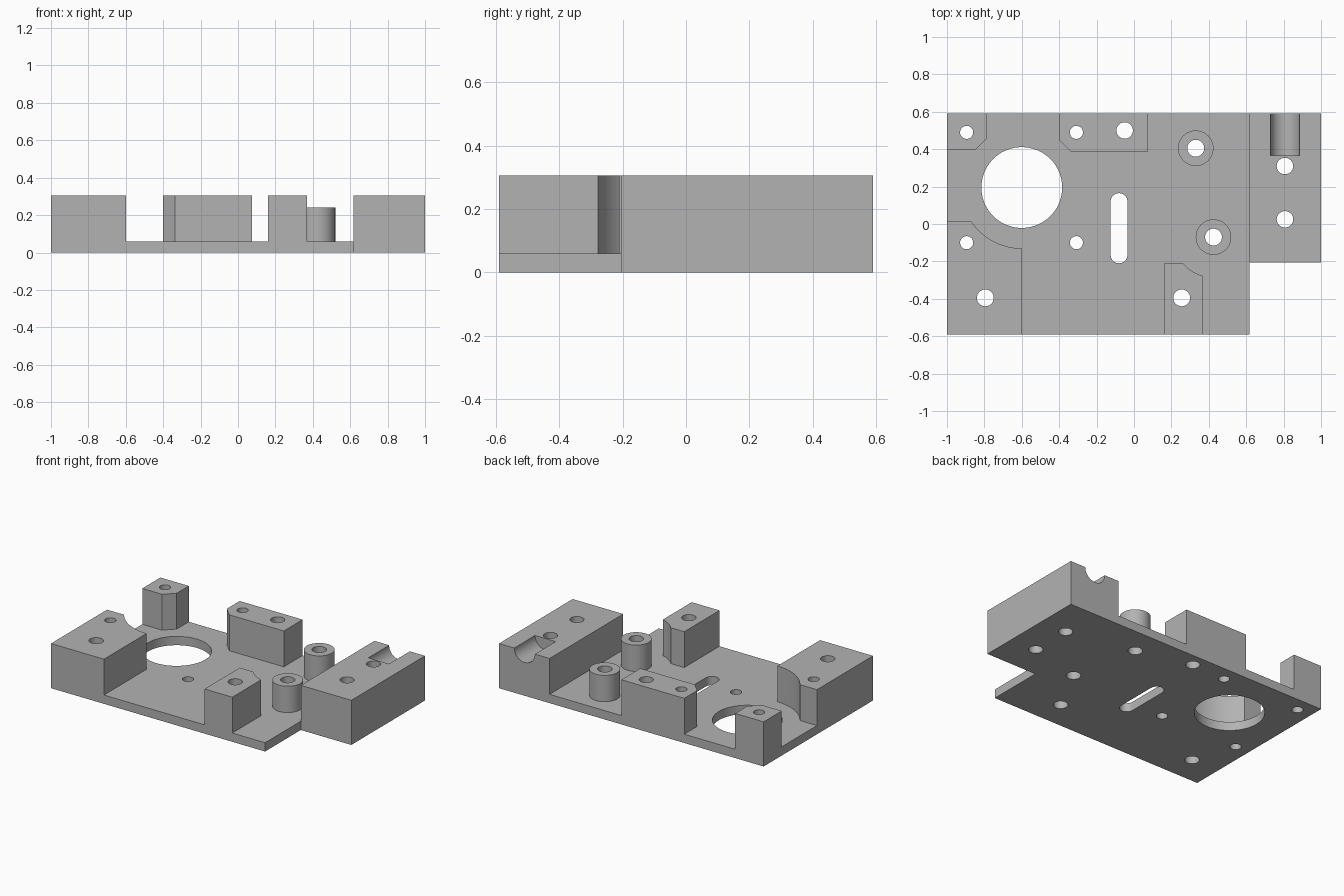
import bpy, bmesh, math

if "Cube" in bpy.data.objects:
    bpy.data.objects.remove(bpy.data.objects["Cube"])

FLOOR, TOP, BOSS_TOP = 0.06, 0.305, 0.24

grey = bpy.data.materials.new("machined_grey")
grey.diffuse_color = (0.45, 0.45, 0.45, 1)
grey.use_nodes = True
grey.node_tree.nodes["Principled BSDF"].inputs["Base Color"].default_value = grey.diffuse_color


def arc(cx, cy, r, start, end, n):
    """Points along an arc, angles in degrees."""
    angles = [math.radians(start + (end - start) * i / n) for i in range(n + 1)]
    return [(cx + r * math.cos(a), cy + r * math.sin(a)) for a in angles]


def circle(cx, cy, r, n=40):
    return arc(cx, cy, r, 0, 360, n)[:-1]


def rect(x0, y0, x1, y1):
    return [(x0, y0), (x1, y0), (x1, y1), (x0, y1)]


def prism(name, outline, z0, z1, holes=()):
    """Closed upright solid from an outline with through holes."""
    bm = bmesh.new()
    low, high = [], []
    for loop in [outline, *holes]:
        a = [bm.verts.new((x, y, z0)) for x, y in loop]
        b = [bm.verts.new((x, y, z1)) for x, y in loop]
        for i in range(len(loop)):
            j = (i + 1) % len(loop)
            bm.faces.new((a[i], a[j], b[j], b[i]))
            low.append(bm.edges.get((a[i], a[j])))
            high.append(bm.edges.get((b[i], b[j])))
    for edges in (low, high):
        bmesh.ops.triangle_fill(bm, edges=edges, use_beauty=True, normal=(0, 0, 1))
    bmesh.ops.recalc_face_normals(bm, faces=bm.faces)
    mesh = bpy.data.meshes.new(name)
    bm.to_mesh(mesh)
    bm.free()
    mesh.materials.append(grey)
    obj = bpy.data.objects.new(name, mesh)
    bpy.context.collection.objects.link(obj)
    return obj


# Raised parts: name -> (outline, top height, holes)
raised = {
    "front_left_block": (
        [(-1, -0.59), (-0.6, -0.59)] + arc(-0.6, 0.195, 0.325, 270, 213.7, 16) + [(-1, 0.015)],
        TOP, [circle(-0.895, -0.1, 0.035), circle(-0.795, -0.395, 0.045)]),
    "back_left_post": (
        [(-1, 0.395), (-0.85, 0.395), (-0.785, 0.46), (-0.785, 0.59), (-1, 0.59)],
        TOP, [circle(-0.895, 0.49, 0.035)]),
    "back_middle_block": (
        [(-0.4, 0.59), (-0.4, 0.45), (-0.337, 0.387), (0.075, 0.387), (0.075, 0.59)],
        TOP, [circle(-0.308, 0.49, 0.035), circle(-0.05, 0.5, 0.044)]),
    "front_post": (
        [(0.16, -0.59), (0.37, -0.59)] + arc(0.425, -0.07, 0.215, 255.2, 220.6, 12) + [(0.16, -0.21)],
        TOP, [circle(0.255, -0.395, 0.045)]),
    "right_block": (
        rect(0.618, -0.205, 1, 0.59),
        TOP, [circle(0.807, 0.31, 0.044), circle(0.807, 0.025, 0.044)]),
    "back_boss": (circle(0.33, 0.405, 0.095), BOSS_TOP, [circle(0.33, 0.405, 0.045)]),
    "front_boss": (circle(0.425, -0.07, 0.095), BOSS_TOP, [circle(0.425, -0.07, 0.045)]),
}
parts = {name: prism(name, outline, FLOOR, top, holes)
         for name, (outline, top, holes) in raised.items()}

# Base plate: every hole above carries on through it, plus its own openings
slot = arc(-0.08, 0.12, 0.045, 0, 180, 16) + arc(-0.08, -0.165, 0.045, 180, 360, 16)
plate_holes = [circle(-0.6, 0.195, 0.216, 72), circle(-0.308, -0.1, 0.035), slot]
for _, _, holes in raised.values():
    plate_holes += holes
parts["base_plate"] = prism(
    "base_plate",
    [(-1, -0.59), (0.618, -0.59), (0.618, -0.205), (1, -0.205), (1, 0.59), (-1, 0.59)],
    0, FLOOR, plate_holes)

# Round groove in the top of the right block, open at the back
cutter = prism("groove_cutter", circle(0, 0, 0.078, 50), 0, 0.4)
cutter.location = (0.807, 0.765, TOP)
cutter.rotation_euler = (math.radians(90), 0, 0)
cutter.hide_render = True
block = parts["right_block"]
groove = block.modifiers.new("groove", "BOOLEAN")
groove.operation, groove.solver, groove.object = "DIFFERENCE", "EXACT", cutter
bpy.context.view_layer.objects.active = block
bpy.ops.object.modifier_apply(modifier="groove")
bpy.data.objects.remove(cutter)

# Smooth round walls, crisp edges
for obj in parts.values():
    obj.data.shade_smooth()
    obj.data.set_sharp_from_angle(angle=math.radians(30))
